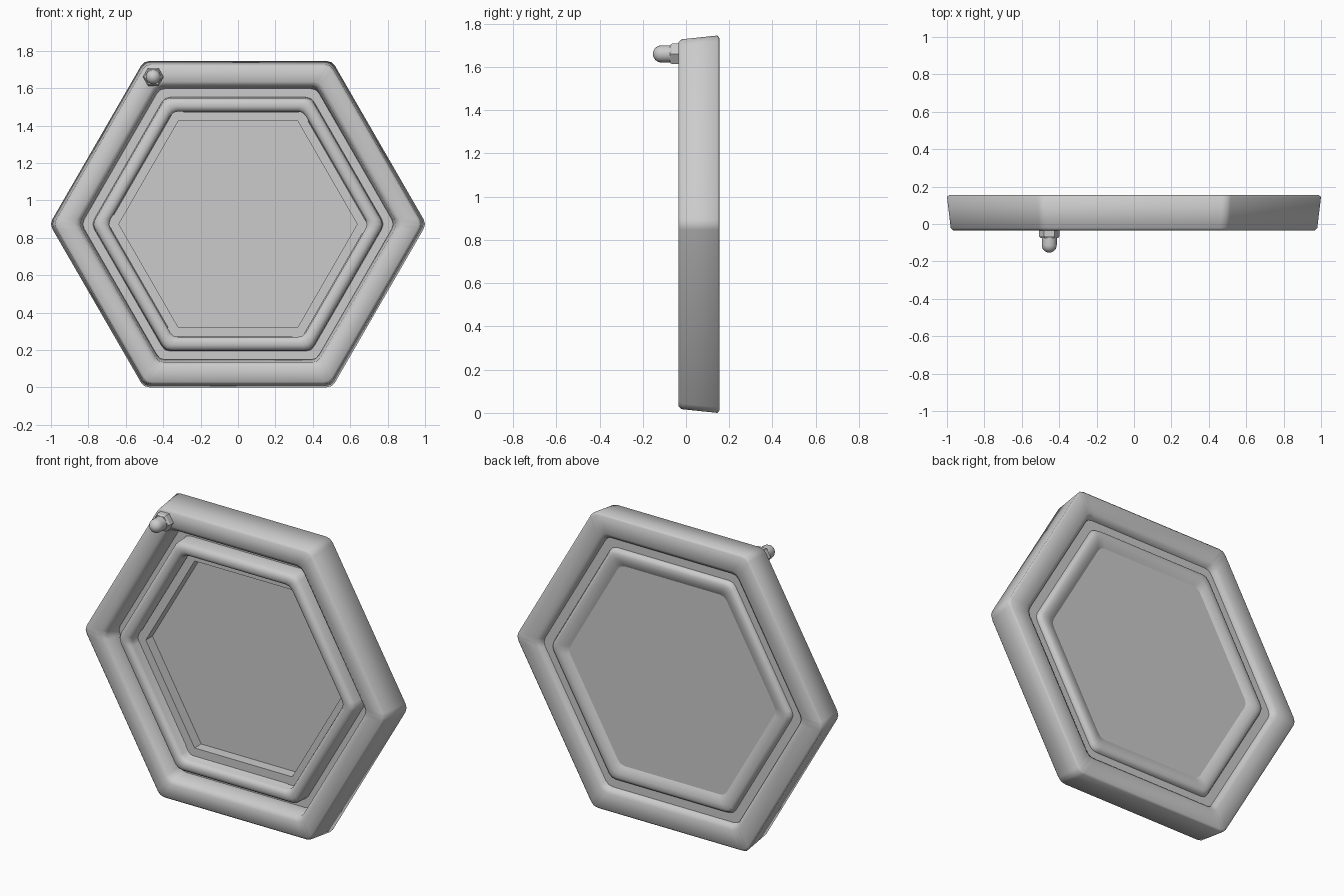
import bpy, bmesh, math
from mathutils import Vector

if "Cube" in bpy.data.objects:
    bpy.data.objects.remove(bpy.data.objects["Cube"])

CZ = 0.8725  # height of the hexagon centre


def finish(name, bm, angle=None):
    bmesh.ops.recalc_face_normals(bm, faces=bm.faces[:])
    me = bpy.data.meshes.new(name)
    bm.to_mesh(me)
    bm.free()
    ob = bpy.data.objects.new(name, me)
    bpy.context.collection.objects.link(ob)
    if angle:
        bpy.ops.object.select_all(action='DESELECT')
        ob.select_set(True)
        bpy.context.view_layer.objects.active = ob
        bpy.ops.object.shade_smooth_by_angle(angle=math.radians(angle))
    return ob


def hex_loop(a, y, c):
    """Hexagon of apothem a with corners rounded over length c."""
    R = a / math.cos(math.pi / 6)
    corners = [Vector((R * math.cos(i * math.pi / 3), y, CZ + R * math.sin(i * math.pi / 3)))
               for i in range(6)]
    pts = []
    for i, p in enumerate(corners):
        p0 = p + (corners[i - 1] - p).normalized() * c
        p1 = p + (corners[(i + 1) % 6] - p).normalized() * c
        pts += [p0, p0 * .25 + p * .5 + p1 * .25, p1]
    return pts


def hex_ring(name, profile, c=0.03, angle=50):
    """Sweep a closed (apothem, y) profile around the hexagon."""
    bm = bmesh.new()
    loops = [[bm.verts.new(v) for v in hex_loop(a, y, c)] for a, y in profile]
    n = len(loops[0])
    for k in range(len(loops)):
        A, B = loops[k - 1], loops[k]
        for i in range(n):
            j = (i + 1) % n
            bm.faces.new((A[i], A[j], B[j], B[i]))
    return finish(name, bm, angle)


# Outer frame: thick, tapered, with softened edges
hex_ring("outer_frame", [
    (.862, .154), (.8725, .145), (.855, -.022), (.843, -.034),
    (.762, -.034), (.738, -.016), (.724, .08),
    (.735, .115), (.742, .138), (.765, .154)], angle=60)

# Recessed web joining the two frames
hex_ring("recessed_web", [(.75, .075), (.65, .075), (.65, .12), (.75, .12)], angle=30)

# Inner frame: bead standing up at the front and sloping to the pane at the back
hex_ring("inner_frame", [
    (.677, .06), (.675, -.002), (.664, -.018), (.648, -.025), (.628, -.025), (.612, -.018),
    (.603, -.002), (.603, .10), (.585, .124), (.605, .136), (.635, .147), (.660, .147),
    (.676, .140), (.685, .12)], angle=60)

# Glass pane
bm = bmesh.new()
front, back = [[bm.verts.new(v) for v in hex_loop(.61, y, .02)] for y in (.112, .127)]
bm.faces.new(front)
bm.faces.new(back)
for i in range(len(front)):
    j = (i + 1) % len(front)
    bm.faces.new((front[i], front[j], back[j], back[i]))
finish("glass_pane", bm)

# Six glazing strips, laid pinwheel fashion inside the inner frame
for k in range(6):
    bm = bmesh.new()
    ang = k * math.pi / 3 + math.pi / 2
    d = Vector((math.cos(ang), 0, math.sin(ang)))
    e = Vector((math.sin(ang), 0, -math.cos(ang)))
    vs = [bm.verts.new(d * a + e * s + Vector((0, y, CZ))) for y in (.05, .113)
          for s, a in ((-.319, .552), (.379, .552), (.352, .6), (-.292, .6))]
    bm.faces.new(vs[:4])
    bm.faces.new(vs[4:])
    for i in range(4):
        j = (i + 1) % 4
        bm.faces.new((vs[i], vs[j], vs[4 + j], vs[4 + i]))
    finish("glazing_strip_%d" % (k + 1), bm)


def turned(name, profile, n, angle):
    """Turn a (radius, y) profile around the bolt axis, capping both ends."""
    bm = bmesh.new()
    loops = [[bm.verts.new((-.453 + r * math.cos(i * math.tau / n), y,
                            1.66 + r * math.sin(i * math.tau / n))) for i in range(n)]
             for r, y in profile]
    for A, B in zip(loops, loops[1:]):
        for i in range(n):
            j = (i + 1) % n
            bm.faces.new((A[i], A[j], B[j], B[i]))
    bm.faces.new(loops[0])
    bm.faces.new(loops[-1])
    finish(name, bm, angle)


# Domed nut on the upper left corner
turned("nut_base", [(.055, -.02), (.055, -.064), (.047, -.075)], 6, 20)
dome = [(.04, -.07)] + [(.04 * math.cos(q * math.pi / 12), -.113 - .04 * math.sin(q * math.pi / 12))
                        for q in range(6)] + [(.002, -.153)]
turned("nut_dome", dome, 16, 40)
